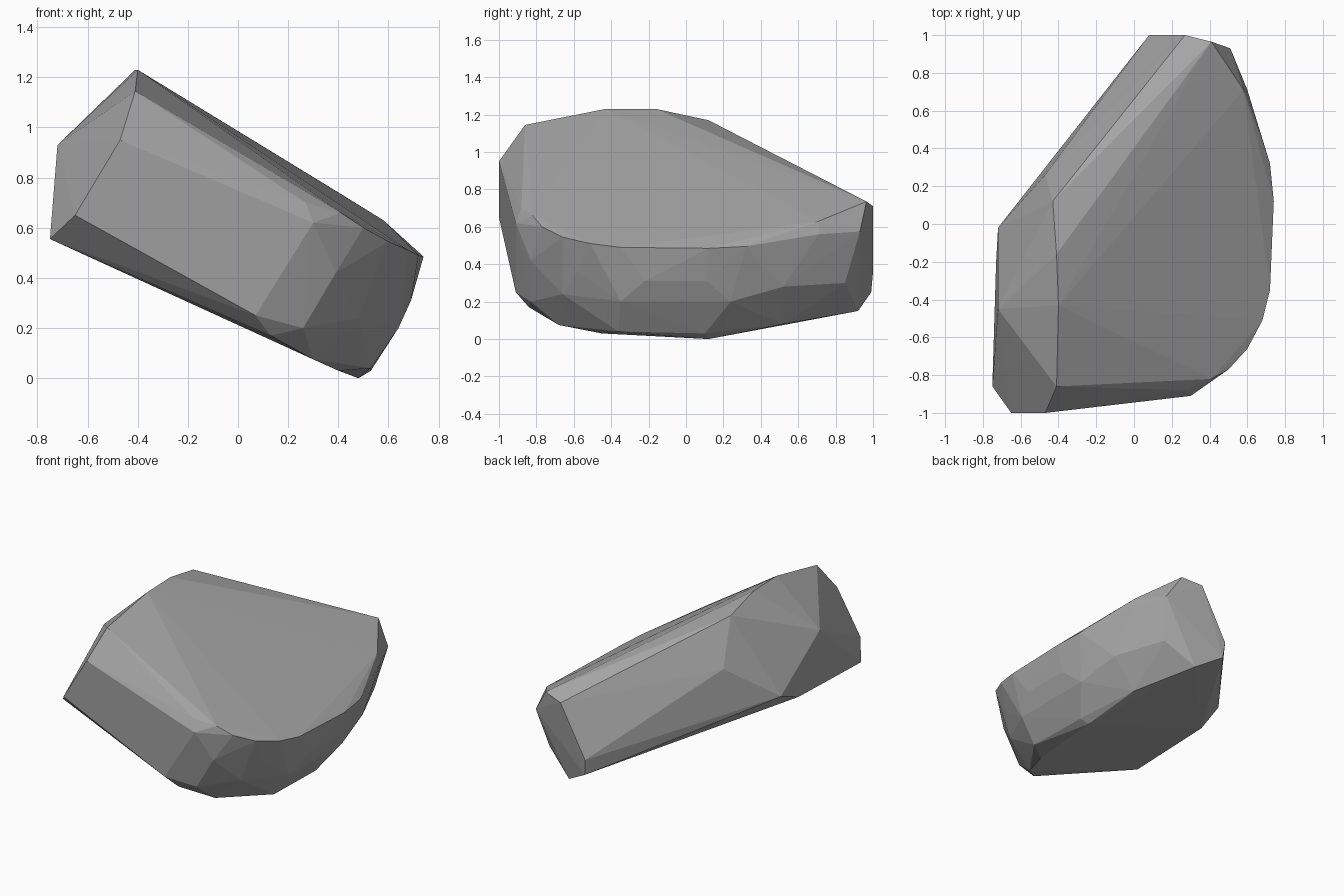
import bpy
import bmesh

# Corner points of the chipped slab, grouped by region
top_ridge = [(-.41, -.86, 1.145), (-.40, -.43, 1.23), (-.41, -.16, 1.23), (-.43, .12, 1.17)]
left_end = [(-.47, -1, .95), (-.65, -1, .65), (-.75, -.86, .555), (-.72, -.45, .93),
            (-.72, -.02, .63), (-.73, -.2, .56), (-.47, .26, .86)]
back_end = [(.27, 1, .71), (.08, 1, .36), (.09, .99, .25), (.26, .92, .15),
            (.41, .965, .735), (.51, .93, .575), (.46, .85, .3)]
upper_rim = [(.58, .71, .63), (.60, .71, .56), (.72, .32, .495), (.74, .12, .485),
             (.72, -.35, .49), (.68, -.51, .51), (.60, -.66, .545), (.50, -.77, .60),
             (.41, -.82, .66), (.27, -.88, .70)]
front_chips = [(.30, -.91, .62), (.07, -.91, .25), (.26, -.83, .20), (.39, -.83, .42),
               (.58, -.58, .36), (.48, -.66, .24)]
right_chips = [(.69, -.22, .31), (.69, .11, .31), (.64, -.35, .20), (.64, .24, .20),
               (.60, .52, .28)]
underside = [(.13, -.84, .17), (.30, -.68, .075), (.40, -.45, .03), (.53, -.36, .04),
             (.48, .12, 0), (.53, .10, .03), (.44, .52, .08)]

# Rock: convex hull around all corners
bm = bmesh.new()
for region in (top_ridge, left_end, back_end, upper_rim, front_chips, right_chips, underside):
    for p in region:
        bm.verts.new(p)
hull = bmesh.ops.convex_hull(bm, input=bm.verts)
loose = [v for v in bm.verts if not v.link_faces]
bmesh.ops.delete(bm, geom=loose, context='VERTS')
bmesh.ops.recalc_face_normals(bm, faces=bm.faces)

mesh = bpy.data.meshes.new("rock")
bm.to_mesh(mesh)
bm.free()
rock = bpy.data.objects.new("rock", mesh)
bpy.context.collection.objects.link(rock)

# Stone colour
stone = bpy.data.materials.new("grey_stone")
stone.diffuse_color = (.38, .38, .38, 1)
mesh.materials.append(stone)
